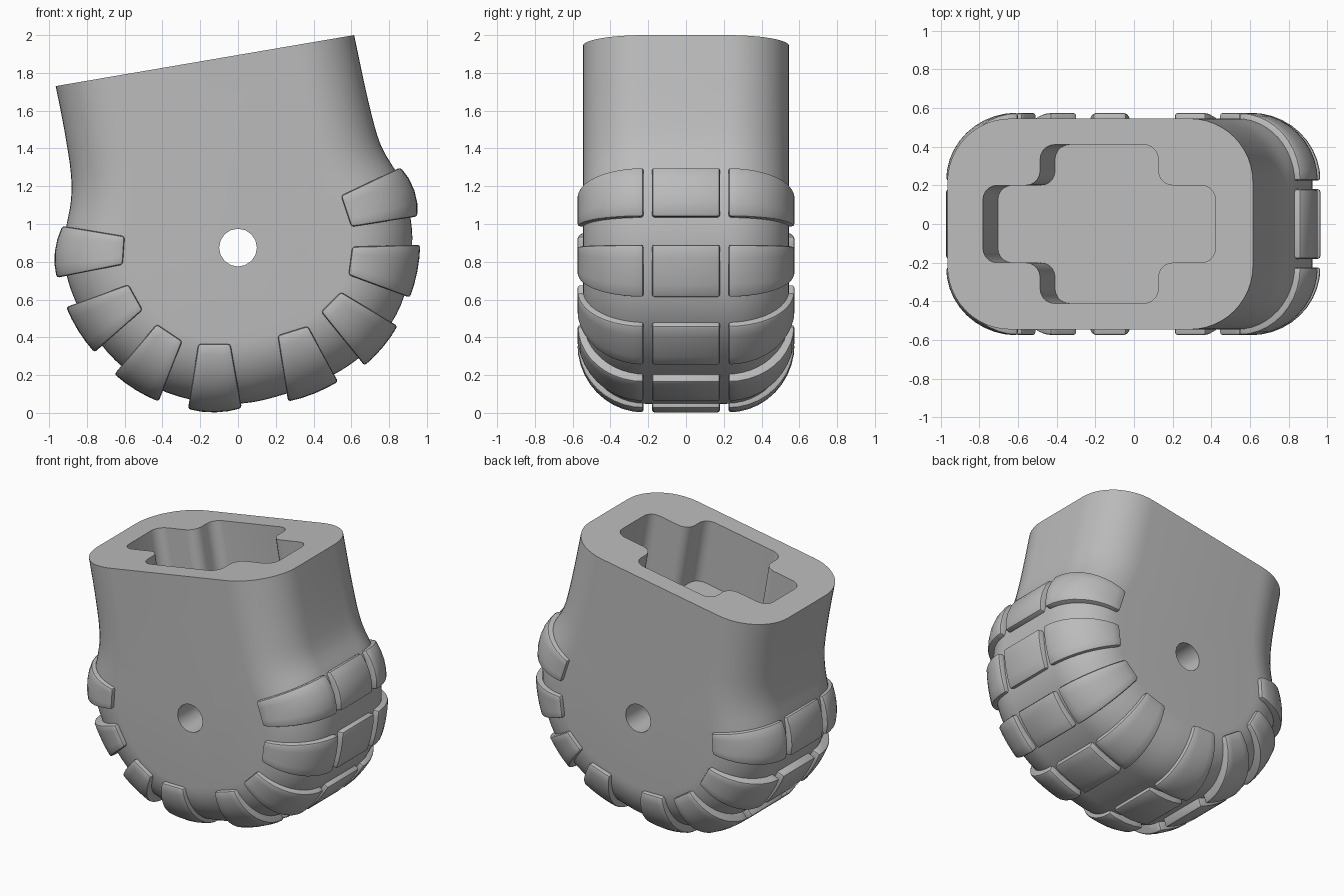
import bpy, bmesh, math
from mathutils import Vector

if "Cube" in bpy.data.objects:
    bpy.data.objects.remove(bpy.data.objects["Cube"])

grey = bpy.data.materials.new("plain grey")
grey.diffuse_color = (0.5, 0.5, 0.5, 1)
grey.use_nodes = True
grey.node_tree.nodes["Principled BSDF"].inputs["Base Color"].default_value = grey.diffuse_color


def make_object(name, verts, faces):
    bm = bmesh.new()
    vs = [bm.verts.new(v) for v in verts]
    for f in faces:
        bm.faces.new([vs[i] for i in f])
    bmesh.ops.recalc_face_normals(bm, faces=bm.faces)
    me = bpy.data.meshes.new(name)
    bm.to_mesh(me)
    bm.free()
    me.materials.append(grey)
    ob = bpy.data.objects.new(name, me)
    bpy.context.collection.objects.link(ob)
    return ob


def activate(ob):
    bpy.ops.object.select_all(action='DESELECT')
    ob.select_set(True)
    bpy.context.view_layer.objects.active = ob


def bevel(ob, width, limit=40):
    activate(ob)
    m = ob.modifiers.new("bevel", 'BEVEL')
    m.width, m.segments = width, 2
    m.limit_method, m.angle_limit = 'ANGLE', math.radians(limit)
    bpy.ops.object.modifier_apply(modifier=m.name)


def smooth(ob):
    activate(ob)
    bpy.ops.object.shade_smooth_by_angle(angle=math.radians(32))


def cut(ob, cutter):
    activate(ob)
    m = ob.modifiers.new("cut", 'BOOLEAN')
    m.operation, m.solver, m.object = 'DIFFERENCE', 'EXACT', cutter
    bpy.ops.object.modifier_apply(modifier=m.name)
    bpy.data.objects.remove(cutter)


def spline(pts, n):
    P = [Vector(p) for p in pts]
    P = [2 * P[0] - P[1]] + P + [2 * P[-1] - P[-2]]
    out = []
    for a, b, c, d in zip(P, P[1:], P[2:], P[3:]):
        for k in range(n):
            t = k / n
            out.append(0.5 * (2 * b + (c - a) * t + (2 * a - 5 * b + 4 * c - d) * t * t
                              + (3 * b - a - 3 * c + d) * t ** 3))
    return out + [P[-2]]


# Body: side outline from the top left, round the bottom, to the top right
outline = [(-.965, 1.73), (-.92, 1.5), (-.885, 1.27), (-.885, 1.12), (-.912, .97),
           (-.922, .85), (-.9, .7), (-.83, .53), (-.69, .32), (-.5, .165), (-.25, .07),
           (.02, .05), (.25, .1), (.45, .175), (.62, .275), (.78, .43), (.88, .62),
           (.922, .88), (.905, 1.08), (.85, 1.25), (.755, 1.42), (.69, 1.65), (.615, 2.0)]
path = spline(outline, 4)
top_dir = (path[-1] - path[0]).normalized()
tilt = math.atan2(top_dir.y, top_dir.x)
R, HALF, ARC = 0.33, 0.545, 12
section = [(-(HALF - R) - R * math.cos(a), R * (1 - math.sin(a)))
           for a in (math.pi / 2 * k / ARC for k in range(ARC + 1))]
section += [(-y, d) for y, d in reversed(section)]
M, N = len(section), len(path)
verts = []
for i, p in enumerate(path):
    t = (path[min(i + 1, N - 1)] - path[max(i - 1, 0)]).normalized()
    n = Vector((-t.y, t.x))
    if i == 0:
        n = top_dir
    elif i == N - 1:
        n = -top_dir
    for y, d in section:
        q = p + n * d
        verts.append((q.x, y, q.y))
faces = [(i * M + j, i * M + j + 1, (i + 1) * M + j + 1, (i + 1) * M + j)
         for i in range(N - 1) for j in range(M - 1)]
faces.append([i * M for i in range(N)])
faces.append([i * M + M - 1 for i in range(N)])
faces.append(list(range(M)) + [(N - 1) * M + j for j in reversed(range(M))])
body = make_object("body", verts, faces)

# Cross-shaped socket sunk square to the slanted top
q = [(.61, .2), (.31, .2), (.31, .41)]
cross = q + [(-x, y) for x, y in reversed(q)]
cross += [(-x, -y) for x, y in cross]
C = len(cross)
socket = make_object("socket_cutter",
                     [(x, y, z) for z in (-.46, .3) for x, y in cross],
                     [list(range(C)), list(range(C, 2 * C))] +
                     [(i, (i + 1) % C, C + (i + 1) % C, C + i) for i in range(C)])
bm = bmesh.new()
bm.from_mesh(socket.data)
upright = [e for e in bm.edges if abs(e.verts[0].co.z - e.verts[1].co.z) > .1]
bmesh.ops.bevel(bm, geom=upright, offset=.075, segments=5, profile=.5, affect='EDGES')
bm.to_mesh(socket.data)
bm.free()
socket.rotation_euler = (0, -tilt, 0)
socket.location = (-.18, 0, path[0].y + (-.18 - path[0].x) * math.tan(tilt))
bpy.context.view_layer.update()
cut(body, socket)

# Pivot hole
bpy.ops.mesh.primitive_cylinder_add(vertices=16, radius=.1, depth=2, location=(0, 0, .875),
                                    rotation=(math.pi / 2, 0, 0))
cut(body, bpy.context.object)
smooth(body)

# Tread blocks: two outer corners, two inner corners, bulge
blocks = [((-.93, .99), (-.96, .715), (-.6, .935), (-.61, .785), .025),
          ((-.91, .56), (-.76, .32), (-.58, .68), (-.505, .545), .012),
          ((-.655, .205), (-.42, .06), (-.43, .47), (-.295, .38), .012),
          ((-.265, .02), (.02, .025), (-.21, .365), (-.04, .365), .02),
          ((.265, .06), (.53, .165), (.21, .41), (.37, .46), .012),
          ((.67, .25), (.845, .46), (.44, .535), (.545, .64), .012),
          ((.91, .61), (.965, .89), (.585, .73), (.605, .88), .012),
          ((.95, 1.04), (.86, 1.3), (.6, .985), (.545, 1.15), .03)]


def tread(name, block, sec):
    """Sweep a (y, depth) section between the two end lines of a block."""
    o1, o2, i1, i2 = (Vector(p) for p in block[:4])
    out = ((o1 + o2) - (i1 + i2)).normalized()
    steps, K = 4, len(sec)
    vs = []
    for k in range(steps + 1):
        s = k / steps
        for y, t in sec:
            p = o1.lerp(i1, t).lerp(o2.lerp(i2, t), s)
            p += out * block[4] * 4 * s * (1 - s) * (1 - t)
            vs.append((p.x, y, p.y))
    fs = [(k * K + j, k * K + (j + 1) % K, (k + 1) * K + (j + 1) % K, (k + 1) * K + j)
          for k in range(steps) for j in range(K)]
    fs += [list(range(K)), list(range(steps * K, steps * K + K))]
    ob = make_object(name, vs, fs)
    bevel(ob, .014)
    smooth(ob)


angles = [math.pi / 2 * k / 10 for k in range(11)]
wrap = [(.225 + .35 * math.sin(a), 1 - math.cos(a)) for a in angles]
wrap += [(.225 + .25 * math.sin(a), 1 - .72 * math.cos(a)) for a in reversed(angles)]
for n, b in enumerate(blocks, 1):
    tread(f"tread_centre_{n}", b, [(-.18, 0), (.18, 0), (.18, .3), (-.18, .3)])
    tread(f"tread_back_{n}", b, wrap)
    tread(f"tread_front_{n}", b, [(-y, t) for y, t in wrap])
